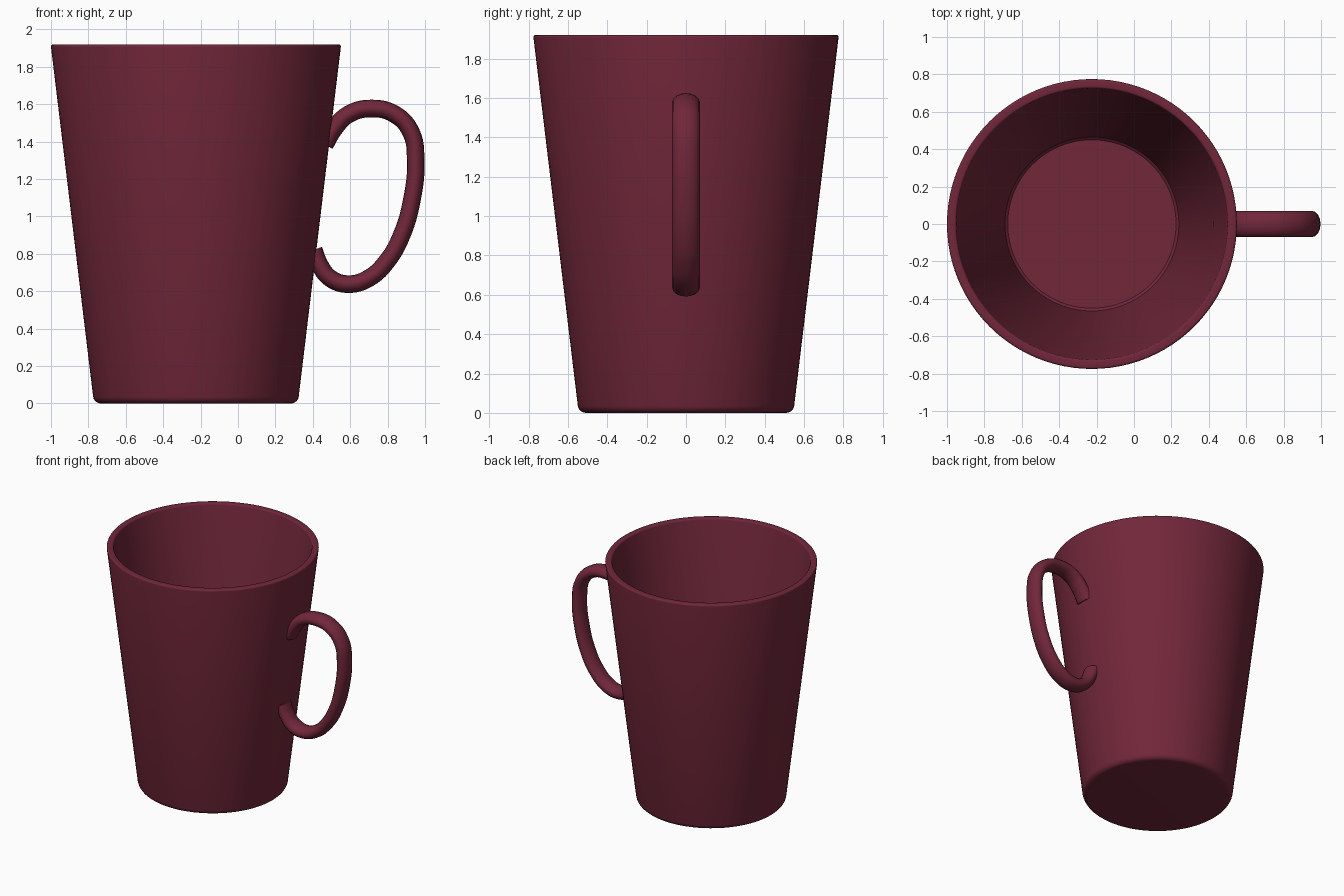
import bpy, bmesh, math
from mathutils import Matrix, Vector

cube = bpy.data.objects.get("Cube")
if cube:
    bpy.data.objects.remove(cube, do_unlink=True)

AXIS_X = -0.225
SEGMENTS = 96

glaze = bpy.data.materials.new("maroon glaze")
glaze.use_nodes = True
colour = (0.165, 0.02, 0.042, 1)
glaze.diffuse_color = colour
glaze.node_tree.nodes["Principled BSDF"].inputs["Base Color"].default_value = colour


def smooth(obj, degrees):
    bpy.ops.object.select_all(action="DESELECT")
    obj.select_set(True)
    bpy.context.view_layer.objects.active = obj
    bpy.ops.object.shade_smooth_by_angle(angle=math.radians(degrees))


def arc(r, z, size, start, end, steps=5):
    """Points on a rounded corner around (r, z), angles in degrees."""
    angles = [math.radians(start + (end - start) * i / steps) for i in range(steps + 1)]
    return [(r + size * math.cos(a), z + size * math.sin(a)) for a in angles]


# Cup: base, outer wall, rounded rim, inner wall and floor in one profile
profile = [(0, 0)]
profile += arc(0.508, 0.042, 0.042, -90, -7)
profile += arc(0.763, 1.908, 0.012, -7, 90, 4)
profile += arc(0.737, 1.908, 0.012, 90, 173, 4)
profile += [(0.465, 0.08), (0.45, 0.065), (0, 0.065)]

bm = bmesh.new()
verts = [bm.verts.new((r, 0, z)) for r, z in profile]
edges = [bm.edges.new(pair) for pair in zip(verts, verts[1:])]
bmesh.ops.spin(bm, geom=verts + edges, cent=(0, 0, 0), axis=(0, 0, 1),
               angle=math.tau, steps=SEGMENTS, use_duplicate=False)
bmesh.ops.remove_doubles(bm, verts=bm.verts, dist=0.0005)
bmesh.ops.recalc_face_normals(bm, faces=bm.faces)
mesh = bpy.data.meshes.new("cup")
bm.to_mesh(mesh)
bm.free()
cup = bpy.data.objects.new("cup", mesh)
cup.location.x = AXIS_X
bpy.context.collection.objects.link(cup)
mesh.materials.append(glaze)
smooth(cup, 35)

# Handle: round tube along a flat loop, widened sideways
path = [(0.465, 1.385), (0.515, 1.47), (0.59, 1.545), (0.71, 1.577), (0.84, 1.545),
        (0.925, 1.45), (0.95, 1.3), (0.928, 1.08), (0.875, 0.9), (0.8, 0.765),
        (0.7, 0.67), (0.59, 0.638), (0.495, 0.668), (0.437, 0.74), (0.405, 0.82)]
curve = bpy.data.curves.new("handle", "CURVE")
curve.dimensions = "3D"
curve.resolution_u = 6
curve.bevel_depth = 0.047
curve.bevel_resolution = 6
curve.use_fill_caps = True
spline = curve.splines.new("BEZIER")
spline.bezier_points.add(len(path) - 1)
for point, (x, z) in zip(spline.bezier_points, path):
    point.co = (x, 0, z)
    point.handle_left_type = point.handle_right_type = "AUTO"
curve.materials.append(glaze)
handle = bpy.data.objects.new("handle", curve)
bpy.context.collection.objects.link(handle)
bpy.ops.object.select_all(action="DESELECT")
handle.select_set(True)
bpy.context.view_layer.objects.active = handle
bpy.ops.object.convert(target="MESH")
handle = bpy.context.view_layer.objects.active
handle.data.transform(Matrix.Scale(1.5, 4, Vector((0, 1, 0))))
smooth(handle, 50)
